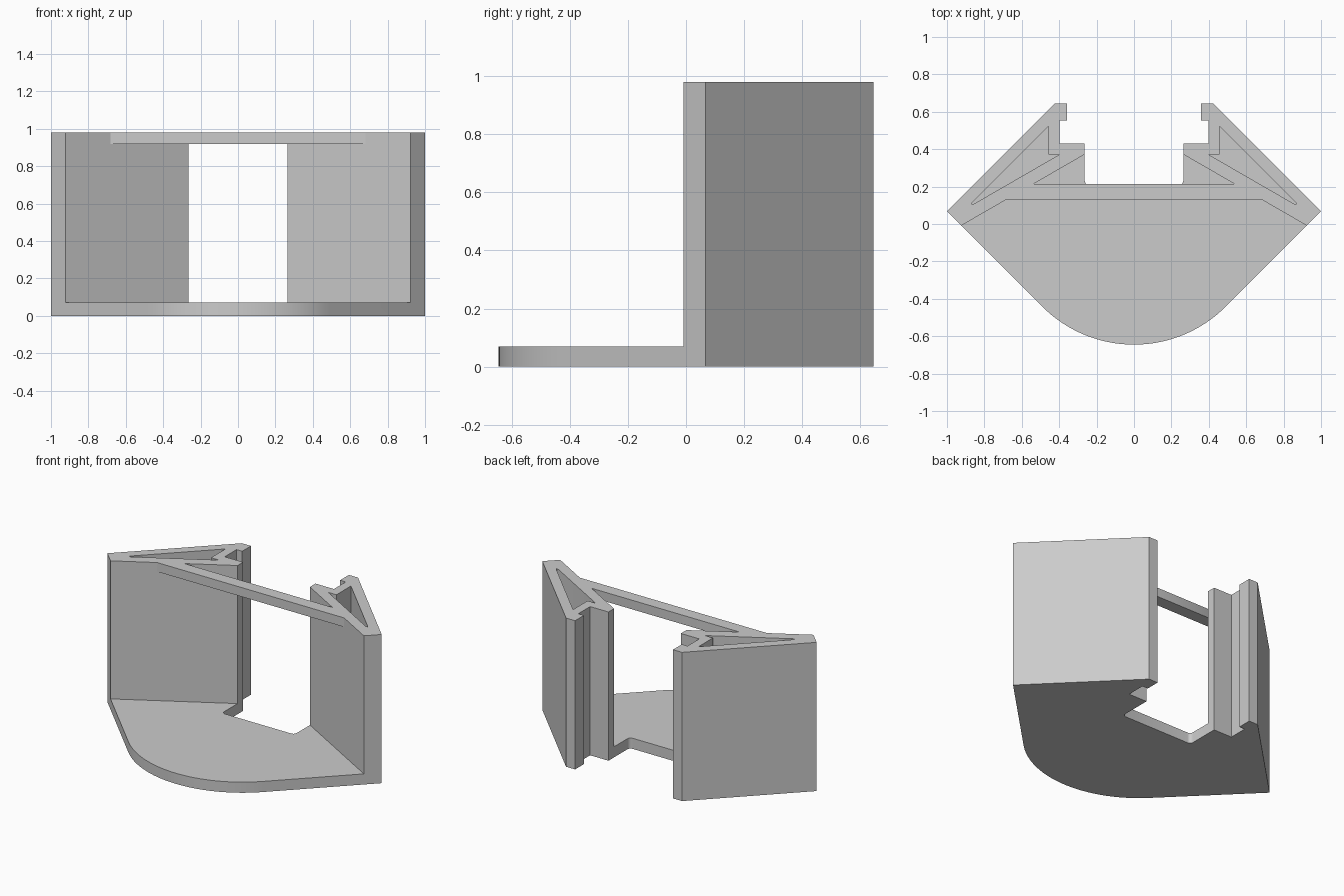
import bpy, bmesh
from math import sin, cos, pi, radians

cube = bpy.data.objects.get("Cube")
if cube:
    bpy.data.objects.remove(cube, do_unlink=True)

HEIGHT, FLOOR = 0.98, 0.07

grey = bpy.data.materials.new("light grey")
grey.use_nodes = True
colour = (0.6, 0.6, 0.6, 1)
grey.diffuse_color = colour
grey.node_tree.nodes["Principled BSDF"].inputs["Base Color"].default_value = colour


def mirror(points):
    """Close a right-hand half profile with its mirror image."""
    return points + [(-x, y) for x, y in reversed(points)]


def prisms(name, profiles, z0, z1):
    """One object made of upright prisms."""
    bm = bmesh.new()
    for profile in profiles:
        face = bm.faces.new([bm.verts.new((x, y, z0)) for x, y in profile])
        top = bmesh.ops.extrude_face_region(bm, geom=[face])["geom"]
        verts = [g for g in top if isinstance(g, bmesh.types.BMVert)]
        bmesh.ops.translate(bm, verts=verts, vec=(0, 0, z1 - z0))
    bmesh.ops.recalc_face_normals(bm, faces=bm.faces)
    mesh = bpy.data.meshes.new(name)
    bm.to_mesh(mesh)
    bm.free()
    mesh.materials.append(grey)
    obj = bpy.data.objects.new(name, mesh)
    bpy.context.collection.objects.link(obj)
    return obj


def wall_y(x):
    """Inner face of the slanted side wall."""
    return 0.372 - (x - 0.264) * 0.577


# Outer outline: rounded front, side corners, rear lips, notch with small fillets
radius, centre_y, steps = 0.693, 0.048, 20
arc = [(radius * sin(a), centre_y - radius * cos(a))
       for a in (pi / 4 * (i + 0.5) / (steps + 0.5) for i in range(steps + 1))]
rear = [(1, 0.068), (0.423, 0.645), (0.357, 0.645), (0.357, 0.553),
        (0.398, 0.553), (0.398, 0.43), (0.264, 0.43)]
fillet = [(0.241 + 0.023 * cos(a), 0.233 - 0.023 * sin(a))
          for a in (pi / 2 * i / 5 for i in range(6))]
body = prisms("base_and_side_walls", [mirror(arc + rear + fillet)], 0, HEIGHT)

# Cutters: the open middle and a triangular pocket in each side wall
opening = mirror([(1.2, -1), (1.2, wall_y(1.2)), (0.2, wall_y(0.2))])
pocket = [(0.457, 0.523), (0.457, 0.372), (0.398, 0.372),
          (0.855, 0.108), (0.868, 0.106), (0.868, 0.112)]
cutter = prisms("opening_cutter", [opening, pocket, [(-x, y) for x, y in pocket]],
                FLOOR, HEIGHT + 0.2)
cutter.hide_render = True
cut = body.modifiers.new("openings", "BOOLEAN")
cut.operation, cut.solver, cut.object = "DIFFERENCE", "EXACT", cutter
bpy.context.view_layer.objects.active = body
bpy.ops.object.modifier_apply(modifier=cut.name)
bpy.data.objects.remove(cutter, do_unlink=True)

# Thin bar joining the walls along the top
front_x, back_x = 0.682, 0.54
bar = prisms("top_crossbar", [mirror([(front_x, wall_y(front_x)), (back_x, wall_y(back_x))])],
             0.92, HEIGHT)

for obj in (body, bar):
    bpy.ops.object.select_all(action="DESELECT")
    obj.select_set(True)
    bpy.context.view_layer.objects.active = obj
    bpy.ops.object.shade_smooth_by_angle(angle=radians(30))
